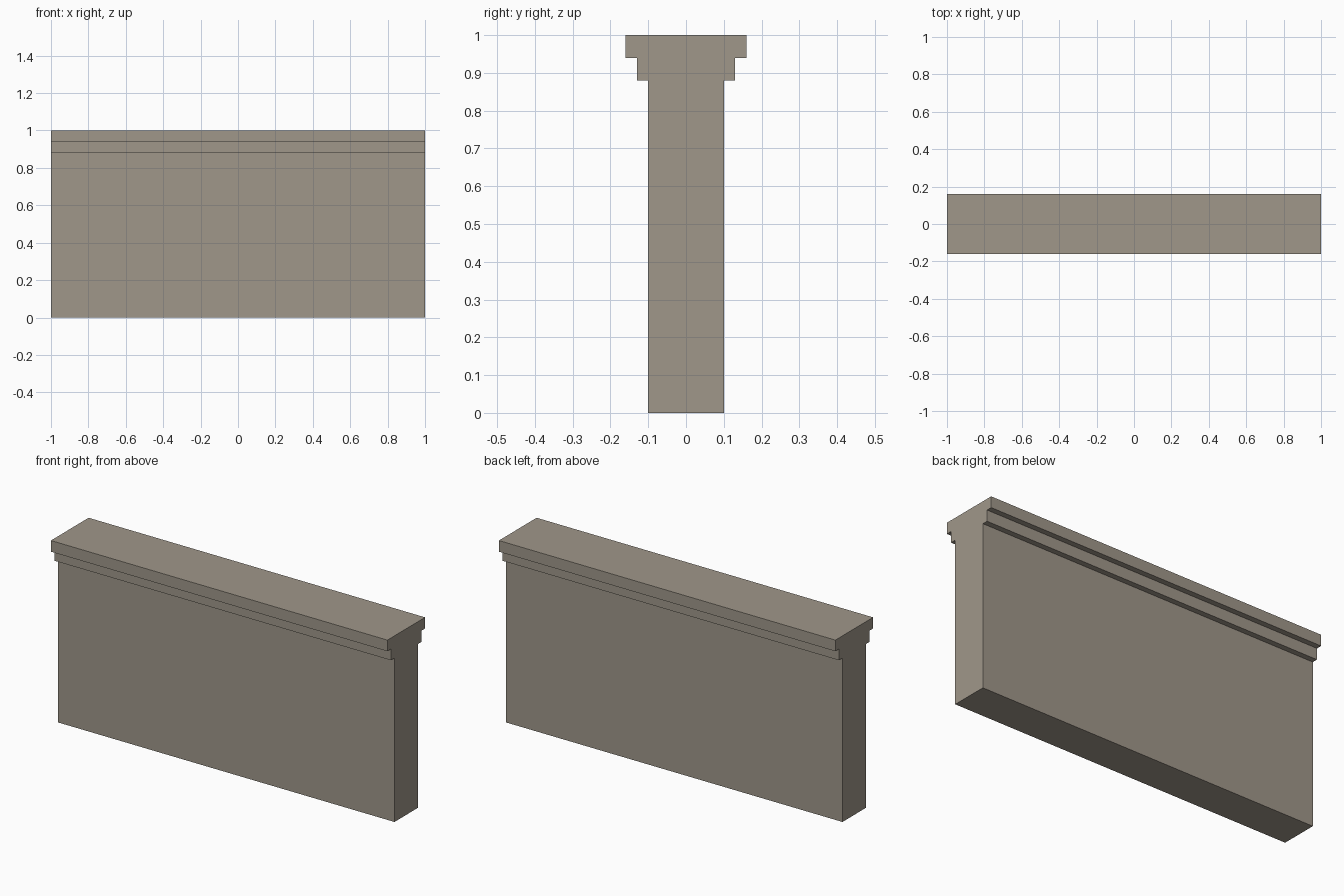
import bpy
import bmesh

cube = bpy.data.objects.get("Cube")
if cube:
    bpy.data.objects.remove(cube, do_unlink=True)


def make_material(name, rgb):
    mat = bpy.data.materials.new(name)
    mat.use_nodes = True
    colour = (*rgb, 1.0)
    mat.diffuse_color = colour
    bsdf = mat.node_tree.nodes["Principled BSDF"]
    bsdf.inputs["Base Color"].default_value = colour
    bsdf.inputs["Roughness"].default_value = 0.9
    return mat


stone = make_material("warm grey stone", (0.35, 0.31, 0.255))

# Half of the wall section: straight body, then two stepped coping courses
half = [(0.10, 0.0), (0.10, 0.88), (0.13, 0.88),
        (0.13, 0.94), (0.16, 0.94), (0.16, 1.0)]
section = half + [(-y, z) for y, z in reversed(half)]

# Extrude the mirrored section along the length of the wall
bm = bmesh.new()
end = bm.faces.new([bm.verts.new((-1.0, y, z)) for y, z in section])
extruded = bmesh.ops.extrude_face_region(bm, geom=[end])
far_verts = [g for g in extruded["geom"] if isinstance(g, bmesh.types.BMVert)]
bmesh.ops.translate(bm, verts=far_verts, vec=(2.0, 0.0, 0.0))

# Keep both ends closed with outward normals
if len(bm.faces) < len(section) + 2:
    bmesh.ops.holes_fill(bm, edges=[e for e in bm.edges if e.is_boundary], sides=0)
bmesh.ops.recalc_face_normals(bm, faces=bm.faces)

mesh = bpy.data.meshes.new("wall_with_coping")
bm.to_mesh(mesh)
bm.free()
mesh.materials.append(stone)
wall = bpy.data.objects.new("wall_with_coping", mesh)
bpy.context.collection.objects.link(wall)
